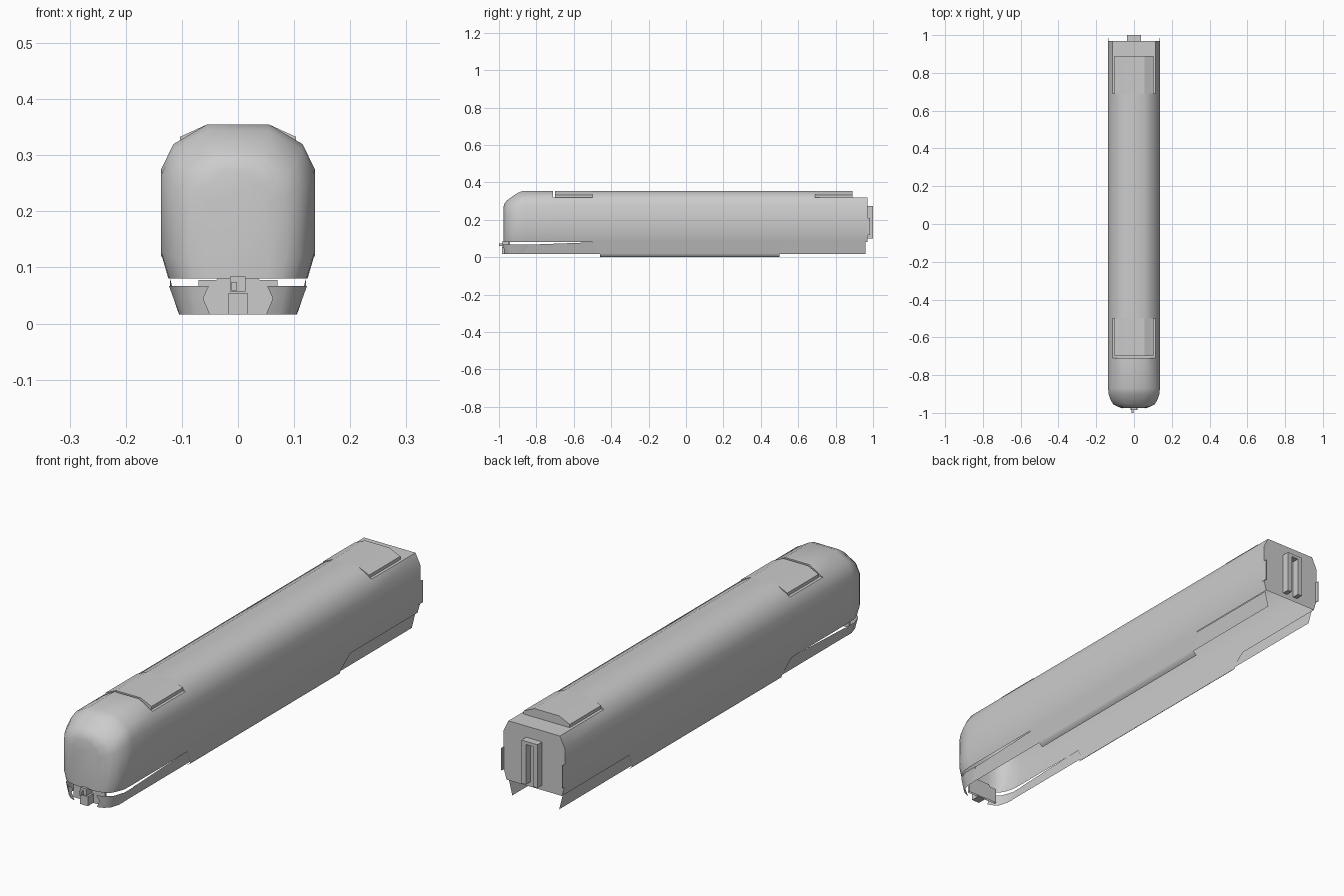
import bpy, bmesh, math

if "Cube" in bpy.data.objects:
    bpy.data.objects.remove(bpy.data.objects["Cube"])

def make(name, rows_list, caps=(), thickness=0, smooth=True):
    """Loft each list of equal-length point rows; caps = (first, last) fill flags."""
    bm = bmesh.new()
    for rows in rows_list:
        vs = [[bm.verts.new(p) for p in r] for r in rows]
        for a, b in zip(vs, vs[1:]):
            for i in range(len(a) - 1):
                bm.faces.new((a[i], a[i + 1], b[i + 1], b[i]))
        if caps and caps[0]:
            bm.faces.new(vs[0])
        if caps and caps[1]:
            bm.faces.new(vs[-1])
    bmesh.ops.remove_doubles(bm, verts=bm.verts, dist=1e-5)
    bmesh.ops.dissolve_degenerate(bm, edges=bm.edges, dist=1e-5)
    bmesh.ops.recalc_face_normals(bm, faces=bm.faces)
    me = bpy.data.meshes.new(name)
    bm.to_mesh(me)
    bm.free()
    ob = bpy.data.objects.new(name, me)
    bpy.context.collection.objects.link(ob)
    if smooth:
        bpy.ops.object.select_all(action='DESELECT')
        ob.select_set(True)
        bpy.context.view_layer.objects.active = ob
        bpy.ops.object.shade_smooth_by_angle(angle=math.radians(58))
    return ob

def box(name, x0, x1, y0, y1, z0, z1):
    ring = [(x0, z0), (x1, z0), (x1, z1), (x0, z1), (x0, z0)]
    bm = bmesh.new()
    a = [bm.verts.new((x, y0, z)) for x, z in ring[:4]]
    b = [bm.verts.new((x, y1, z)) for x, z in ring[:4]]
    for i in range(4):
        j = (i + 1) % 4
        bm.faces.new((a[i], a[j], b[j], b[i]))
    bm.faces.new(a)
    bm.faces.new(b)
    bmesh.ops.recalc_face_normals(bm, faces=bm.faces)
    me = bpy.data.meshes.new(name)
    bm.to_mesh(me)
    bm.free()
    ob = bpy.data.objects.new(name, me)
    bpy.context.collection.objects.link(ob)
    return ob

def both(rows):
    """Rows plus their mirror image in x."""
    return [rows, [[(-x, y, z) for x, y, z in r] for r in rows]]

# Body shell, open underneath, with stepped roof recesses
FULL = [(.124, .08), (.137, .125), (.137, .275), (.115, .32), (.055, .355)]
LOW = FULL[:4] + [(.055, .32)]

def section(y, half=FULL, sx=1, sz=1):
    pts = half + [(-x, z) for x, z in reversed(half)]
    return [(x * sx, y, .08 + (z - .08) * sz) for x, z in pts]

body = [section(-.975, sx=.40, sz=.70), section(-.968, sx=.62, sz=.77),
        section(-.955, sx=.80, sz=.82), section(-.93, sx=.91, sz=.885),
        section(-.90, sx=.985, sz=.96), section(-.87),
        section(-.71), section(-.71, LOW), section(-.50, LOW), section(-.50),
        section(.69), section(.69, LOW), section(.97, LOW)]
make("body_shell", [body], (True, True))

# Roof equipment covers sitting in the recesses
cover = [(.103, .32), (.103, .333), (.055, .355), (-.055, .355), (-.103, .333), (-.103, .32)]
for name, y0, y1 in (("front_roof_cover", -.70, -.50), ("rear_roof_cover", .69, .89)):
    make(name, [[[(x, y, z) for x, z in cover] for y in (y0, y1)]], (True, True), smooth=False)

# Deep centre valance with slanted ends
make("centre_valance", both([
    [(.124, -.50, .08), (.124, .54, .08)],
    [(.108, -.46, .02), (.108, .50, .02)],
    [(.105, -.46, .009), (.105, .50, .009)],
    [(.092, -.46, 0), (.092, .50, 0)]]))

# Shallower skirts over the wheel areas
for name, y0, y1, y2, y3 in (("front_skirt", -.84, -.49, -.88, -.45),
                             ("rear_skirt", .53, .96, .49, .96)):
    make(name, both([[(.121, y0, .08 if y0 > 0 else .067), (.121, y1, .08)],
                     [(.105, y2, .017), (.105, y3, .017)]]))

# Curved plough wings below the nose
top = [(.123, -.84), (.123, -.90), (.108, -.945), (.085, -.967), (.052, -.98)]
mid = [(.115, -.855), (.115, -.905), (.101, -.947), (.080, -.965), (.062, -.974)]
low = [(.105, -.88), (.104, -.91), (.093, -.947), (.074, -.963), (.050, -.972)]
make("nose_plough", both([[(x, y, z) for x, y in row]
                          for row, z in ((top, .067), (mid, .045), (low, .016))]))

# Plate behind the coupler
plate = [(.07, .016), (.07, .078), (.038, .078), (.032, .087)]
outline = plate + [(-x, z) for x, z in reversed(plate)]
make("coupler_plate", [[[(x, y, z) for x, z in outline] for y in (-.95, -.94)]],
     (True, True), smooth=False)

# Coupler
box("coupler_base", -.018, .018, -.985, -.945, .016, .054)
box("coupler_head", -.014, .013, -.985, -.945, .057, .084)
box("coupler_hook", -.012, -.002, -1.0, -.98, .059, .074)

# Rear gangway frame and side fairing tabs
for s, side in ((1, "right"), (-1, "left")):
    box(f"gangway_post_{side}", *sorted((s * .016, s * .036)), .965, 1.0, .10, .262)
    box(f"side_tab_{side}", *sorted((s * .134, s * .137)), .96, .985, .12, .21)
box("gangway_header", -.036, .036, .965, 1.0, .262, .275)
